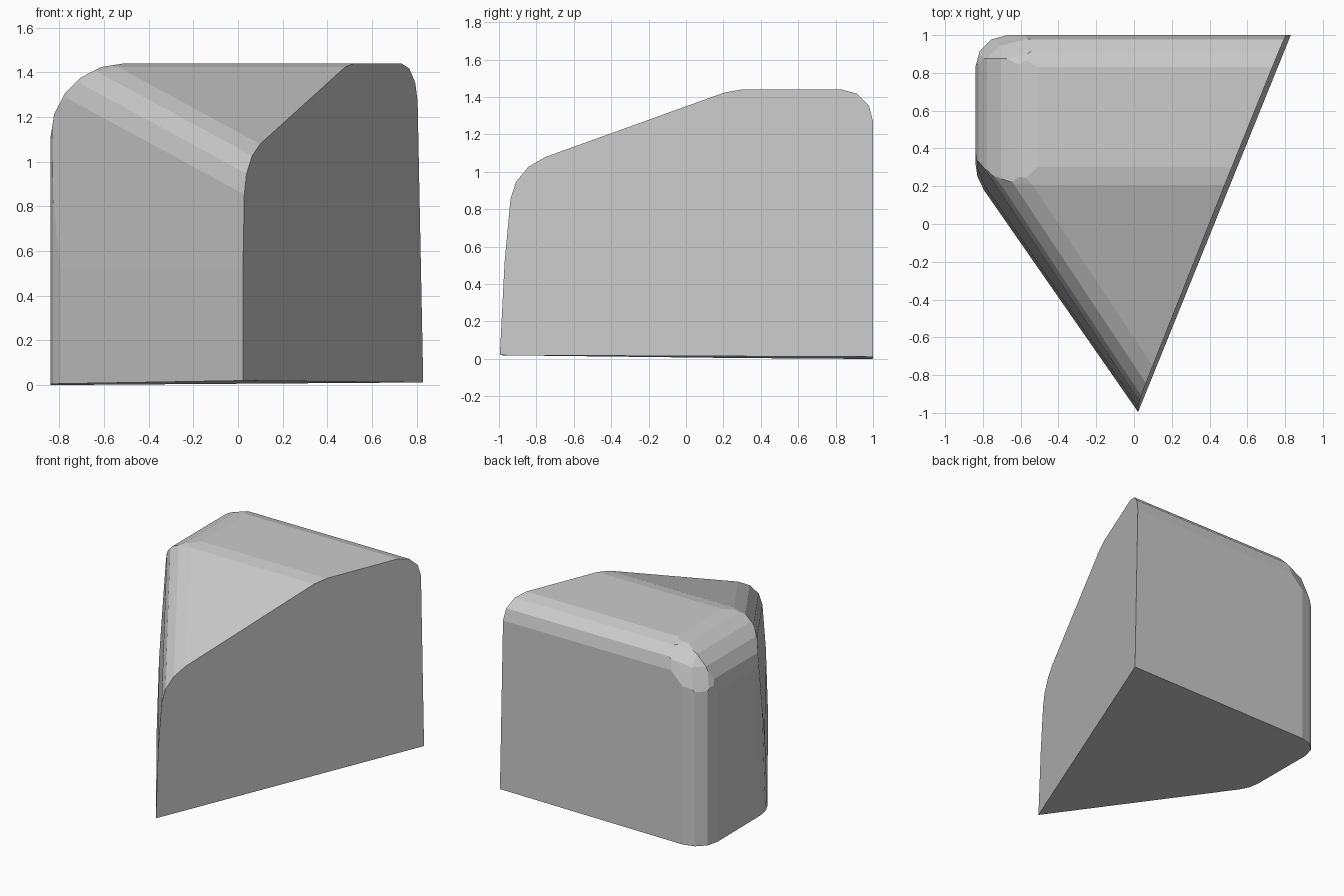
import bpy, bmesh, math
from mathutils import Vector, Matrix

if "Cube" in bpy.data.objects:
    bpy.data.objects.remove(bpy.data.objects["Cube"])

# Solid block that is trimmed plane by plane into the wedge
bm = bmesh.new()
bmesh.ops.create_cube(bm, size=5)


def plane(normal, point):
    n = Vector(normal).normalized()
    return n, n.dot(Vector(point))


def cut(n, d):
    """Remove everything beyond the plane n.p = d and cap the opening."""
    geom = bm.verts[:] + bm.edges[:] + bm.faces[:]
    bmesh.ops.bisect_plane(bm, geom=geom, dist=1e-5, plane_co=n * d,
                           plane_no=n, clear_outer=True)
    rim = [e for e in bm.edges if e.is_boundary]
    if rim:
        bmesh.ops.holes_fill(bm, edges=rim, sides=0)


def round_edge(p, q, r, steps):
    """Faceted round between two planes."""
    (n1, d1), (n2, d2) = p, q
    k = n1.dot(n2)
    a = ((d1 - r) - k * (d2 - r)) / (1 - k * k)
    b = ((d2 - r) - k * (d1 - r)) / (1 - k * k)
    centre = n1 * a + n2 * b
    half = math.acos(k) / steps / 2
    for i in range(steps):
        n = n1.slerp(n2, (i + 0.5) / steps)
        cut(n, n.dot(centre) + r * math.cos(half))


def round_corner(planes, r):
    """Faceted ball where three planes meet."""
    m = Matrix([p[0] for p in planes])
    centre = m.inverted() @ Vector([p[1] - r for p in planes])
    for w in ((1, 1, 1), (3, 1, 1), (1, 3, 1), (1, 1, 3),
              (2, 2, 1), (2, 1, 2), (1, 2, 2)):
        n = sum((p[0] * f for p, f in zip(planes, w)), Vector()).normalized()
        cut(n, n.dot(centre) + r * 0.985)


# Main sides
bottom = plane((0.007, -0.007, -1), (0, 0, 0.0118))
top = plane((0, 0, 1), (0, 0, 1.44))
back = plane((0, 1, 0), (0, 1, 0))
left = plane((-1, 0, 0), (-0.84, 0, 0))
slope = plane((0, -0.36, 1), (0, 0.21, 1.425))
front_low = plane((-0.821, -0.57, 0.03), (0.025, -1, 0.02))
front_high = plane((-0.821, -0.57, 0.068), (0.025, -0.97, 0.55))
split = plane((2, -0.81, 0.04), (0.83, 1, 0.01))
for side in (bottom, top, back, left, slope, front_low, front_high, split):
    cut(*side)

# Rounded edges
round_edge(back, top, 0.17, 3)
round_edge(back, left, 0.17, 3)
round_edge(left, top, 0.33, 5)
round_edge(left, front_low, 0.25, 2)
round_edge(left, slope, 0.30, 4)
round_edge(front_high, slope, 0.20, 3)
round_edge(top, slope, 0.28, 1)

# Rounded corners
round_corner((back, left, top), 0.25)
round_corner((left, front_high, slope), 0.25)

bmesh.ops.remove_doubles(bm, verts=bm.verts[:], dist=1e-4)
bmesh.ops.recalc_face_normals(bm, faces=bm.faces[:])

mesh = bpy.data.meshes.new("wedge_block")
bm.to_mesh(mesh)
bm.free()
block = bpy.data.objects.new("wedge_block", mesh)
bpy.context.collection.objects.link(block)

grey = bpy.data.materials.new("light_grey")
grey.diffuse_color = (0.6, 0.6, 0.6, 1)
grey.use_nodes = True
grey.node_tree.nodes["Principled BSDF"].inputs["Base Color"].default_value = grey.diffuse_color
mesh.materials.append(grey)
